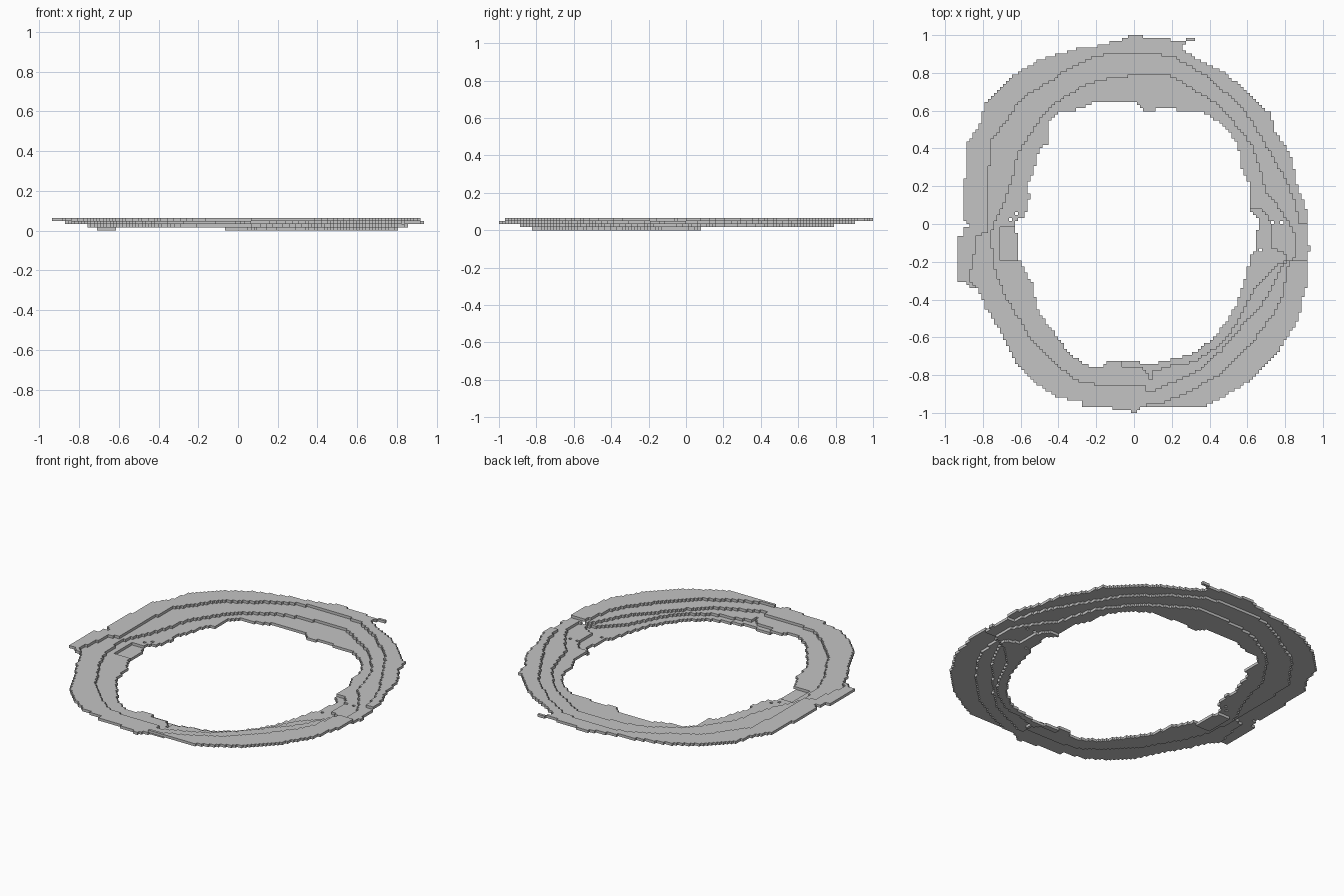
import bpy
import bmesh

cube = bpy.data.objects.get("Cube")
if cube:
    bpy.data.objects.remove(cube, do_unlink=True)

CELLS = 124                # blocks along the longest side
SIZE = 2 / CELLS           # edge length of one block

# Contours in hundredths of a unit, clockwise from the back.
outer_rim = [
    (-15, 95), (-10, 97), (-3, 98), (-2, 101), (5, 101), (5, 98), (17, 98),
    (23, 97), (30, 98), (32, 98), (32, 96), (27, 96), (26, 92), (29, 90),
    (36, 86), (46, 81), (56, 74), (65, 64), (73, 58), (74, 50), (79, 43),
    (84, 33), (86, 21), (90, 12), (92, 5), (92, -12), (94, -12), (94, -15),
    (92, -15), (92, -32), (89, -40), (87, -51), (81, -60), (75, -70),
    (65, -80), (55, -87), (45, -93), (38, -96), (7, -96), (2, -98),
    (1, -101), (-2, -101), (-2, -98), (-26, -97), (-28, -94), (-40, -92),
    (-54, -83), (-63, -73), (-67, -64), (-72, -55), (-78, -45), (-82, -35),
    (-87, -33), (-89, -30), (-94, -30), (-94, -7), (-91, -7), (-91, -3),
    (-86, 0), (-91, 2), (-90, 15), (-91, 24), (-88, 24), (-89, 42),
    (-82, 52), (-78, 65), (-65, 78), (-50, 87), (-30, 93)]

inner_rim = [
    (-28, 61), (-22, 64), (2, 64), (3, 61), (8, 60), (22, 62), (23, 60),
    (35, 60), (45, 54), (55, 43), (57, 30), (62, 20), (62, 6), (66, 3),
    (66, -3), (64, -6), (64, -15), (61, -18), (60, -26), (57, -34),
    (54, -43), (49, -52), (42, -60), (33, -68), (22, -71), (10, -74),
    (0, -73), (-15, -73), (-16, -75), (-24, -75), (-33, -70), (-42, -58),
    (-52, -44), (-53, -33), (-58, -25), (-61, -19), (-61, -8), (-63, -3),
    (-63, 2), (-58, 4), (-55, 15), (-57, 20), (-53, 28), (-51, 37),
    (-49, 41), (-44, 42), (-46, 45), (-45, 54), (-40, 59)]

# Everything inside this contour lies below the top terrace.
top_step = [
    (-14, 90), (0, 91), (20, 89), (37, 79), (50, 68), (60, 58), (67, 46),
    (73, 36), (80, 24), (85, 12), (88, 0), (99, 0), (99, -20), (82, -20),
    (78, -40), (72, -50), (61, -64), (45, -80), (30, -88), (22, -92),
    (14, -95), (7, -95), (7, -110), (-110, -110), (-110, -33), (-83, -35),
    (-88, -28), (-85, -20), (-84, -7), (-78, -5), (-78, 18), (-75, 45),
    (-65, 58), (-60, 66), (-45, 75), (-35, 82), (-23, 88)]

middle_step = [
    (-10, 78), (18, 79), (27, 74), (38, 67), (47, 61), (56, 50), (62, 42),
    (66, 30), (70, 17), (77, 8), (82, 0), (85, -6), (85, -18), (79, -21),
    (72, -35), (66, -45), (58, -53), (47, -66), (35, -77), (20, -84),
    (12, -87), (8, -90), (5, -85), (-20, -85), (-30, -83), (-40, -75),
    (-55, -60), (-62, -48), (-69, -36), (-74, -22), (-76, -5), (-72, 4),
    (-68, 13), (-64, 25), (-61, 38), (-55, 47), (-48, 58), (-40, 65),
    (-25, 74)]

# The lowest terrace: a long strip front left and a small patch on the right.
low_strip = [
    (-6, -70), (-6, -75), (7, -77), (8, -86), (10, -78), (20, -75),
    (32, -73), (45, -64), (52, -56), (58, -46), (64, -34), (74, -23),
    (80, -20), (80, -16), (73, -12), (72, 2), (68, 8), (50, 8)]
low_patch = [(-71, -1), (-71, -19), (-50, -19), (-50, -1)]

# Single missing blocks
gaps = [(67, -13), (74, 0), (79, 1), (-66, 2), (-62, 5)]


def inside(x, y, contour):
    """Even-odd test of a point against a closed contour."""
    hit = False
    for (ax, ay), (bx, by) in zip(contour, contour[1:] + contour[:1]):
        if (ay > y) != (by > y) and x < ax + (y - ay) * (bx - ax) / (by - ay):
            hit = not hit
    return hit


def cell_of(x, y):
    return int((x / 100 + 1) / SIZE), int((y / 100 + 1) / SIZE)


def level_at(x, y):
    """Terrace index under a point, or None outside the ring."""
    if not inside(x, y, outer_rim) or inside(x, y, inner_rim):
        return None
    if not inside(x, y, top_step):
        return 3
    if not inside(x, y, middle_step):
        return 2
    if inside(x, y, low_strip) or inside(x, y, low_patch):
        return 0
    return 1


def build_terrace(name, cells, level, material):
    """Join one layer of blocks into a slab, leaving out hidden faces."""
    bm = bmesh.new()
    corners = {}

    def corner(i, j, k):
        key = (i, j, k)
        if key not in corners:
            corners[key] = bm.verts.new(
                (i * SIZE - 1, j * SIZE - 1, (level + k) * SIZE))
        return corners[key]

    for i, j in cells:
        loop = [(i, j), (i + 1, j), (i + 1, j + 1), (i, j + 1)]
        neighbours = [(i, j - 1), (i + 1, j), (i, j + 1), (i - 1, j)]
        bm.faces.new([corner(a, b, 1) for a, b in loop])
        bm.faces.new([corner(a, b, 0) for a, b in reversed(loop)])
        for side, beside in enumerate(neighbours):
            if beside not in cells:
                p, q = loop[side], loop[(side + 1) % 4]
                bm.faces.new([corner(*p, 0), corner(*q, 0),
                              corner(*q, 1), corner(*p, 1)])
    mesh = bpy.data.meshes.new(name)
    bm.to_mesh(mesh)
    bm.free()
    mesh.materials.append(material)
    bpy.context.collection.objects.link(bpy.data.objects.new(name, mesh))


# Plain grey stone
grey = bpy.data.materials.new("plain_grey")
grey.use_nodes = True
colour = (0.55, 0.55, 0.55, 1)
grey.diffuse_color = colour
grey.node_tree.nodes["Principled BSDF"].inputs["Base Color"].default_value = colour

# Sort the blocks into terraces
layers = [set() for _ in range(4)]
missing = {cell_of(x, y) for x, y in gaps}
for i in range(CELLS):
    for j in range(CELLS):
        x = ((i + 0.5) * SIZE - 1) * 100
        y = ((j + 0.5) * SIZE - 1) * 100
        level = level_at(x, y)
        if level is not None and (i, j) not in missing:
            layers[level].add((i, j))

names = ["lowest_terrace", "inner_terrace", "middle_terrace", "top_terrace"]
for level, name in enumerate(names):
    build_terrace(name, layers[level], level, grey)
